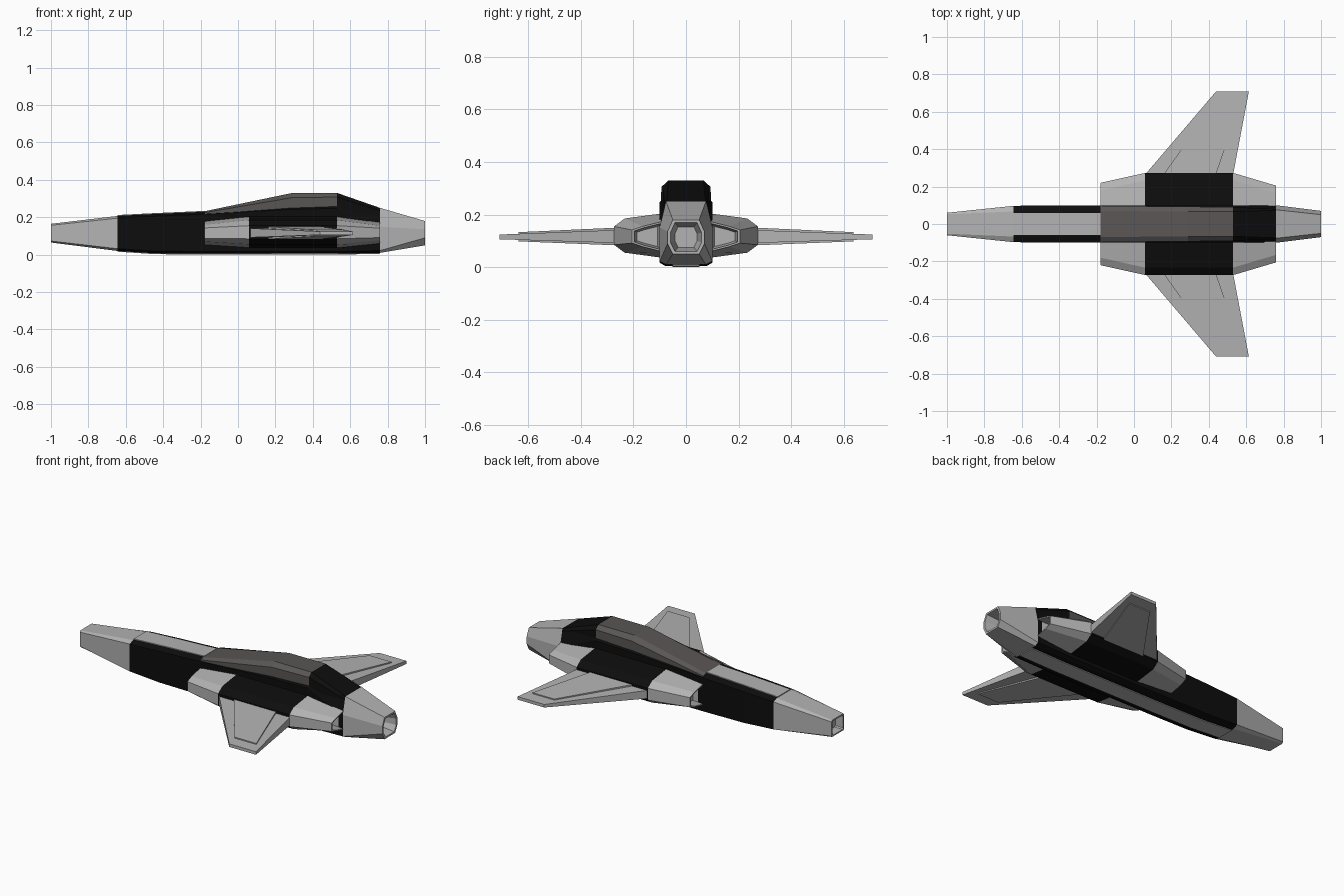
import bpy, bmesh

if "Cube" in bpy.data.objects:
    bpy.data.objects.remove(bpy.data.objects["Cube"])


def material(name, r, g, b):
    m = bpy.data.materials.new(name)
    m.diffuse_color = (r, g, b, 1)
    m.use_nodes = True
    m.node_tree.nodes["Principled BSDF"].inputs["Base Color"].default_value = m.diffuse_color
    return m


GREY, BLACK, DARK = 0, 1, 2
MATS = [material("light grey", 0.45, 0.45, 0.45),
        material("black", 0.004, 0.004, 0.004),
        material("dark canopy grey", 0.10, 0.093, 0.09)]


def loft(name, rings, colours, caps=(0, 0), flip=False):
    """Skin a row of equal rings; one colour per span."""
    bm = bmesh.new()
    s = -1 if flip else 1
    rows = [[bm.verts.new((x, y * s, z)) for x, y, z in r] for r in rings]
    n = len(rows[0])
    for a, b, c in zip(rows, rows[1:], colours):
        for i in range(n):
            j = (i + 1) % n
            bm.faces.new((a[i], a[j], b[j], b[i])).material_index = c
    bm.faces.new(rows[0]).material_index = caps[0]
    bm.faces.new(rows[-1]).material_index = caps[1]
    bmesh.ops.recalc_face_normals(bm, faces=bm.faces)
    me = bpy.data.meshes.new(name)
    bm.to_mesh(me)
    bm.free()
    for m in MATS:
        me.materials.append(m)
    ob = bpy.data.objects.new(name, me)
    bpy.context.collection.objects.link(ob)
    return ob


def octagon(x, w, z0, z1, cy, cz, bz=0.012):
    """Cross-section with chamfered top (cy, cz) and bottom (cy, bz)."""
    half = [(w - cy, z0), (w, z0 + bz), (w, z1 - cz), (w - cy, z1)]
    return [(x, y, z) for y, z in half] + [(x, -y, z) for y, z in reversed(half)]


def shrink(ring, f, x):
    """Scaled copy of a ring at another x, for recessed openings."""
    cy = sum(p[1] for p in ring) / len(ring)
    cz = sum(p[2] for p in ring) / len(ring)
    return [(x, cy + (p[1] - cy) * f, cz + (p[2] - cz) * f) for p in ring]


# fuselage sections
nose = octagon(-1, 0.06, 0.065, 0.165, 0.008, 0.008, 0.008)
shoulder = octagon(-0.645, 0.097, 0.02, 0.207, 0.03, 0.012)
mid = [octagon(-0.45, 0.10, 0.008, 0.217, 0.035, 0.012),
       octagon(-0.18, 0.10, 0.005, 0.229, 0.035, 0.012),
       octagon(0.29, 0.10, 0.005, 0.262, 0.02, 0.02),
       octagon(0.53, 0.10, 0.005, 0.268, 0.02, 0.02)]
rear = octagon(0.76, 0.10, 0.01, 0.25, 0.024, 0.10, 0.012)
tail = octagon(1, 0.07, 0.05, 0.18, 0.02, 0.045, 0.04)

# grey hollow nose, black body, grey hollow tail nozzle
loft("nose_cone", [shrink(nose, 0.8, -0.95), shrink(nose, 0.84, -1), nose, shoulder],
     [GREY] * 3)
loft("fuselage", [shoulder] + mid + [rear], [BLACK] * 5, (BLACK, BLACK))
loft("tail_nozzle", [rear, tail, shrink(tail, 0.84, 1), shrink(tail, 0.6, 0.91)],
     [GREY] * 3)


# canopy hump with black rear fairing
def hump(x, w, zb, zs, zt, wt):
    half = [(w, zb), (w, zs), (wt, zt)]
    return [(x, y, z) for y, z in half] + [(x, -y, z) for y, z in reversed(half)]


loft("canopy", [hump(-0.18, 0.097, 0.215, 0.225, 0.232, 0.07),
                hump(0.29, 0.093, 0.25, 0.305, 0.33, 0.066),
                hump(0.53, 0.09, 0.255, 0.308, 0.33, 0.066)], [DARK] * 2, (DARK, DARK))
loft("rear_fairing", [hump(0.53, 0.09, 0.25, 0.308, 0.33, 0.066),
                      hump(0.76, 0.08, 0.20, 0.235, 0.25, 0.074)], [BLACK],
     (BLACK, BLACK))


# thin grey spine and keel strips
def strip(name, w, points, t):
    loft(name, [[(x, -w, z), (x, w, z), (x, w, z + t), (x, -w, z + t)]
                for x, z in points], [GREY] * (len(points) - 1))


strip("spine_strip", 0.06, [(-0.645, 0.204), (-0.45, 0.214), (-0.18, 0.226)], 0.008)
strip("keel_strip", 0.052, [(-0.645, 0.016), (-0.45, 0.003), (-0.18, 0), (0.53, 0),
                            (0.76, 0.005)], 0.008)


# engine pods
def pod_ring(x, yo, z0, z1, f):
    m = (z0 + z1) / 2
    return [(x, 0.085, z1), (x, yo - 0.04, z1 - 0.02), (x, yo, m + f),
            (x, yo, m - f), (x, yo - 0.04, z0 + 0.02), (x, 0.085, z0)]


def slab(y, x0, x1, z0, z1):
    return [(x0, y, z0), (x1, y, z0), (x1, y, z1), (x0, y, z1)]


for side, flip in (("left", False), ("right", True)):
    front = pod_ring(-0.18, 0.22, 0.05, 0.18, 0.028)
    a = pod_ring(0.06, 0.273, 0.035, 0.205, 0.035)
    b = pod_ring(0.53, 0.273, 0.035, 0.205, 0.035)
    back = pod_ring(0.76, 0.205, 0.058, 0.175, 0.025)
    loft(side + "_engine_pod",
         [shrink(front, 0.75, -0.12), shrink(front, 0.86, -0.18), front, a, b, back,
          shrink(back, 0.84, 0.76), shrink(back, 0.65, 0.68)],
         [GREY, GREY, GREY, BLACK, GREY, GREY, GREY], flip=flip)
    # swept wing with a raised panel on both faces
    loft(side + "_wing", [slab(0.265, 0.06, 0.53, 0.092, 0.141),
                          slab(0.708, 0.438, 0.614, 0.106, 0.124)], [GREY], flip=flip)
    loft(side + "_wing_panel", [slab(0.265, 0.158, 0.438, 0.083, 0.15),
                                slab(0.636, 0.422, 0.566, 0.098, 0.133)], [GREY],
         flip=flip)
